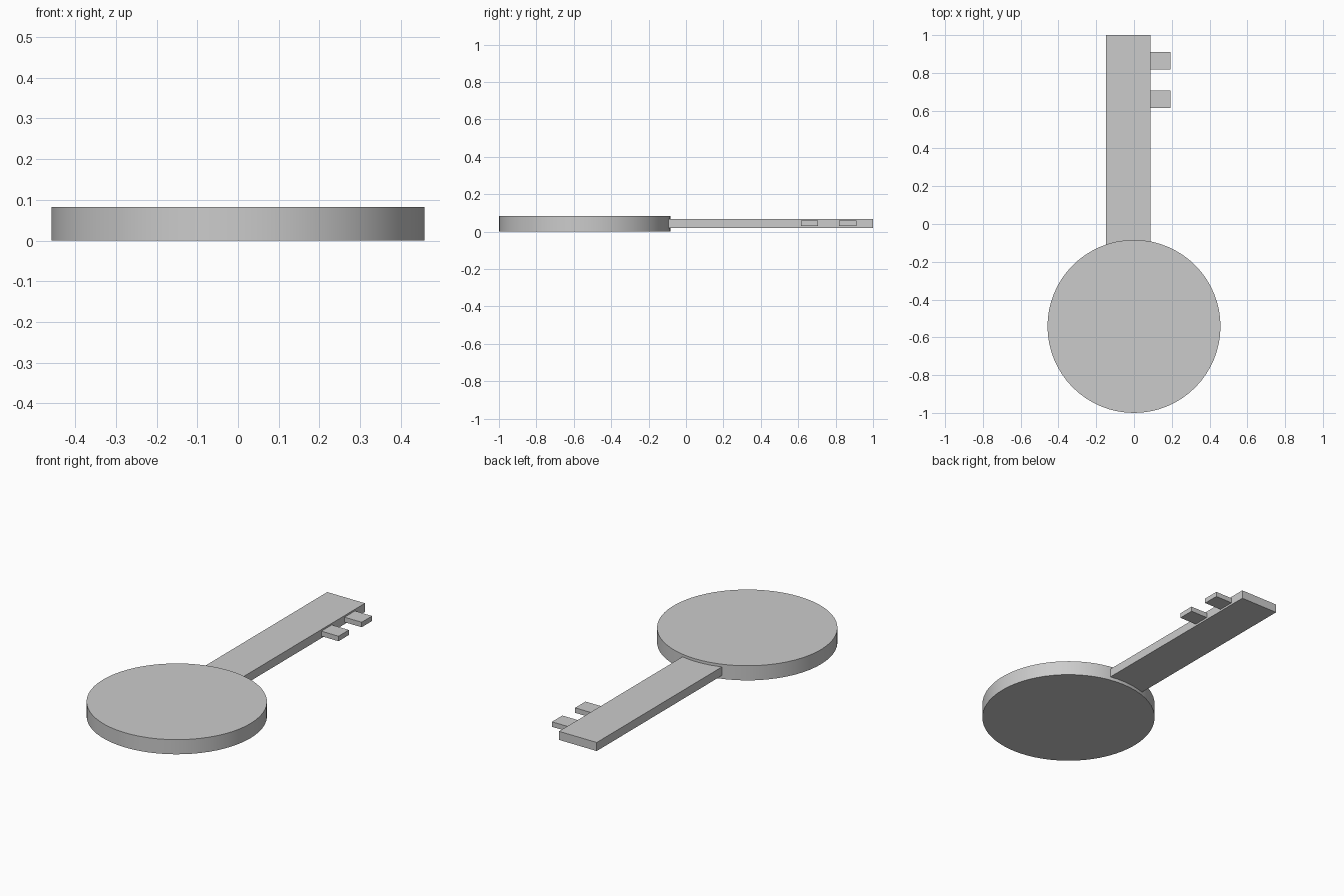
import bpy
from math import radians

if "Cube" in bpy.data.objects:
    bpy.data.objects.remove(bpy.data.objects["Cube"])


def box(name, x, y, z):
    """Axis-aligned box from (min, max) ranges."""
    spans = (x, y, z)
    bpy.ops.mesh.primitive_cube_add(size=1, location=[(a + b) / 2 for a, b in spans])
    ob = bpy.context.object
    ob.name = name
    ob.scale = [b - a for a, b in spans]
    bpy.ops.object.transform_apply(location=False, rotation=False, scale=True)
    return ob


# Round flat handle
HEIGHT, RADIUS = 0.082, 0.458
bpy.ops.mesh.primitive_cylinder_add(vertices=64, radius=RADIUS, depth=HEIGHT,
                                    location=(0, RADIUS - 1, HEIGHT / 2))
bpy.context.object.name = "key_handle"
bpy.ops.object.shade_smooth_by_angle(angle=radians(30))

# Flat shaft, slightly off centre, tucked into the handle rim
box("key_shaft", (-0.147, 0.087), (-0.12, 1.0), (0.019, 0.067))

# Two thin teeth along the right edge of the shaft
for i, y in enumerate((0.66, 0.865)):
    box(f"key_tooth_{i + 1}", (0.08, 0.193), (y - 0.046, y + 0.046), (0.03, 0.058))
